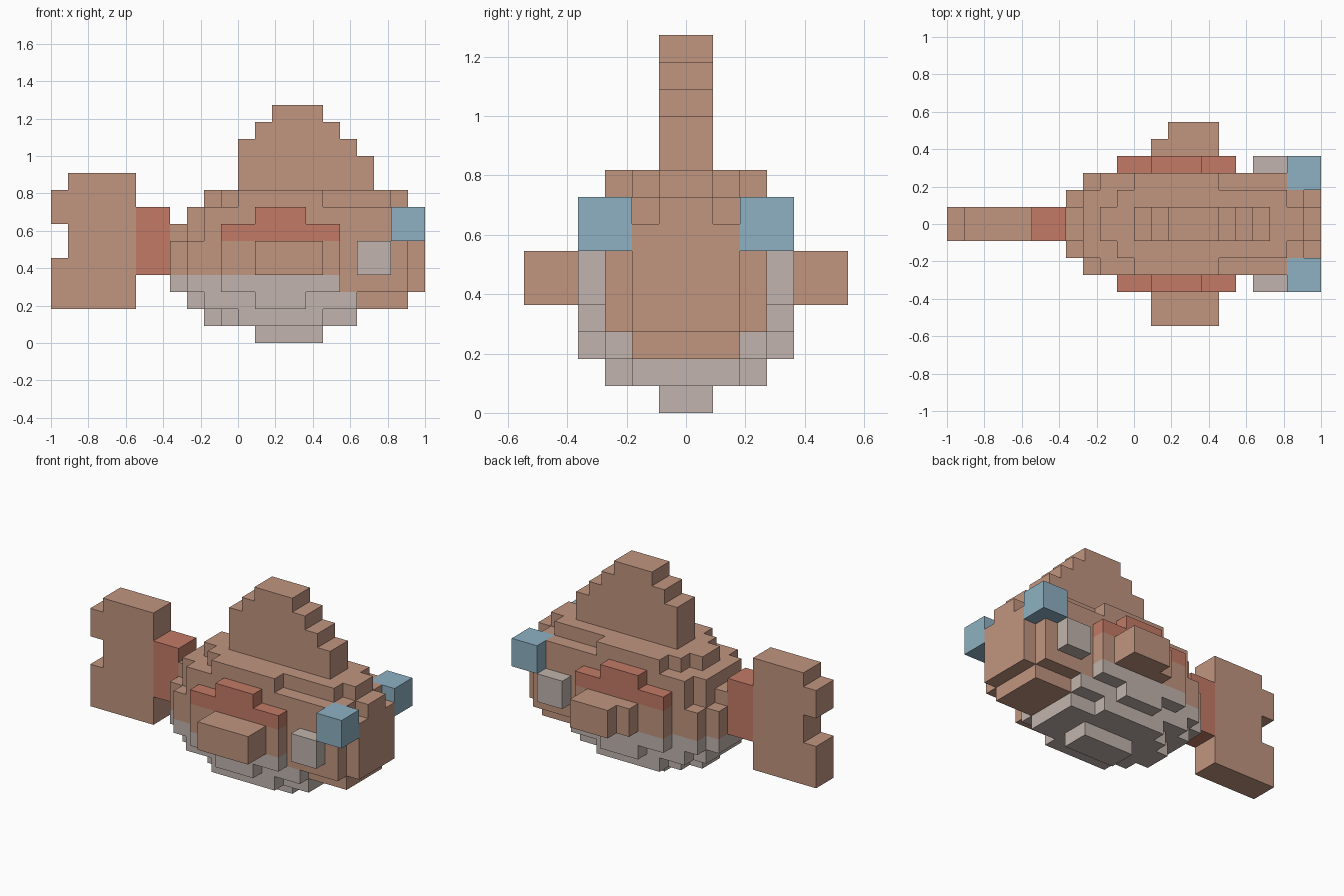
import bpy, bmesh

if "Cube" in bpy.data.objects:
    bpy.data.objects.remove(bpy.data.objects["Cube"])

U = 1 / 11  # edge of one block


def material(name, rgb):
    m = bpy.data.materials.new(name)
    lin = [((c / 255 + 0.055) / 1.055) ** 2.4 for c in rgb]
    m.diffuse_color = (*lin, 1)
    m.use_nodes = True
    m.node_tree.nodes["Principled BSDF"].inputs["Base Color"].default_value = m.diffuse_color
    return m


TAN, RED, GREY, BLUE = range(4)
MATS = [material("tan", (193, 149, 128)), material("coral_red", (194, 122, 102)),
        material("pale_grey", (193, 180, 173)), material("eye_blue", (142, 177, 194))]


def boxes(*ranges):
    """Set of block cells from boxes (x0, x1, y0, y1, z0, z1)."""
    return {(x, y, z) for x0, x1, y0, y1, z0, z1 in ranges
            for x in range(x0, x1) for y in range(y0, y1) for z in range(z0, z1)}


def wide(x0, x1, h, z0, z1):
    """Box centred on y with half width h."""
    return (x0, x1, -h, h, z0, z1)


def mirrored(cells):
    return {(x, -1 - y, z) for x, y, z in cells}


parts = {}

# Rounded body, layer by layer
parts["body"] = (boxes(
    wide(1, 5, 1, 0, 1),
    wide(-2, 7, 1, 1, 2), wide(-1, 7, 2, 1, 2), wide(0, 5, 3, 1, 2),
    wide(-3, 10, 2, 2, 3), wide(-2, 7, 3, 2, 3),
    wide(-4, 11, 2, 3, 6), wide(-3, 10, 3, 3, 6),
    wide(-4, 11, 1, 6, 7), wide(-3, 11, 2, 6, 7), wide(-2, 9, 3, 6, 7),
    wide(-3, 11, 1, 7, 8), wide(-3, 10, 2, 7, 8), wide(-2, 9, 3, 7, 8),
    wide(-2, 10, 1, 8, 9), wide(-1, 9, 2, 8, 9), wide(0, 5, 3, 8, 9)),
    lambda x, y, z: GREY if z < 2 or (z == 2 and x < 7) or (z == 3 and x < 6) else TAN)

# Stepped back fin
parts["back_fin"] = (boxes(wide(0, 8, 1, 9, 11), wide(0, 7, 1, 11, 12),
                           wide(1, 6, 1, 12, 13), wide(2, 5, 1, 13, 14)),
                     lambda x, y, z: TAN)

# Tail fin and its red root
parts["tail_fin"] = (boxes(wide(-10, -6, 1, 2, 10), wide(-11, -10, 1, 2, 5),
                           wide(-11, -10, 1, 7, 9)), lambda x, y, z: TAN)
parts["tail_root"] = (boxes(wide(-6, -4, 1, 4, 8)), lambda x, y, z: RED)

# Side parts, mirrored across the body
bulge = boxes((-1, 6, 3, 4, 3, 7), (1, 4, 3, 4, 2, 8))
cheek = boxes((7, 9, 3, 4, 4, 6))
eye = boxes((9, 11, 2, 4, 6, 8))
fin = boxes((1, 5, 4, 6, 4, 6))
notch = boxes((1, 2, 5, 6, 4, 6))
for name, cells, rule in (
        ("flank", bulge, lambda x, y, z: RED if z >= 6 else TAN if z >= 4 else GREY),
        ("cheek", cheek, lambda x, y, z: GREY),
        ("eye", eye, lambda x, y, z: BLUE),
        ("side_fin", fin, lambda x, y, z: TAN)):
    left = cells - notch if name == "side_fin" else cells
    parts[name + "_left"] = (left, rule)
    parts[name + "_right"] = (mirrored(cells), rule)

solid = set().union(*(c for c, _ in parts.values()))


def build(name, cells, rule):
    """Skin the exposed sides of the blocks and merge flat areas."""
    bm = bmesh.new()
    for cell in sorted(cells):
        for axis in range(3):
            for side in (0, 1):
                near = list(cell)
                near[axis] += 2 * side - 1
                if tuple(near) in solid:
                    continue
                b, c = (axis + 1) % 3, (axis + 2) % 3
                quad = []
                for db, dc in ((0, 0), (1, 0), (1, 1), (0, 1)):
                    p = list(cell)
                    p[axis] += side
                    p[b] += db
                    p[c] += dc
                    quad.append(bm.verts.new([v * U for v in p]))
                f = bm.faces.new(quad if side else quad[::-1])
                f.material_index = rule(*cell)
    bmesh.ops.remove_doubles(bm, verts=bm.verts, dist=1e-4)
    bmesh.ops.dissolve_limit(bm, angle_limit=0.02, verts=bm.verts, edges=bm.edges,
                             delimit={'MATERIAL', 'NORMAL'})
    bmesh.ops.triangulate(bm, faces=[f for f in bm.faces if len(f.verts) > 4])
    me = bpy.data.meshes.new(name)
    # keep only the materials this part uses
    used = sorted({f.material_index for f in bm.faces})
    for f in bm.faces:
        f.material_index = used.index(f.material_index)
    bm.to_mesh(me)
    bm.free()
    for i in used:
        me.materials.append(MATS[i])
    bpy.context.collection.objects.link(bpy.data.objects.new(name, me))


for name, (cells, rule) in parts.items():
    build(name, cells, rule)
